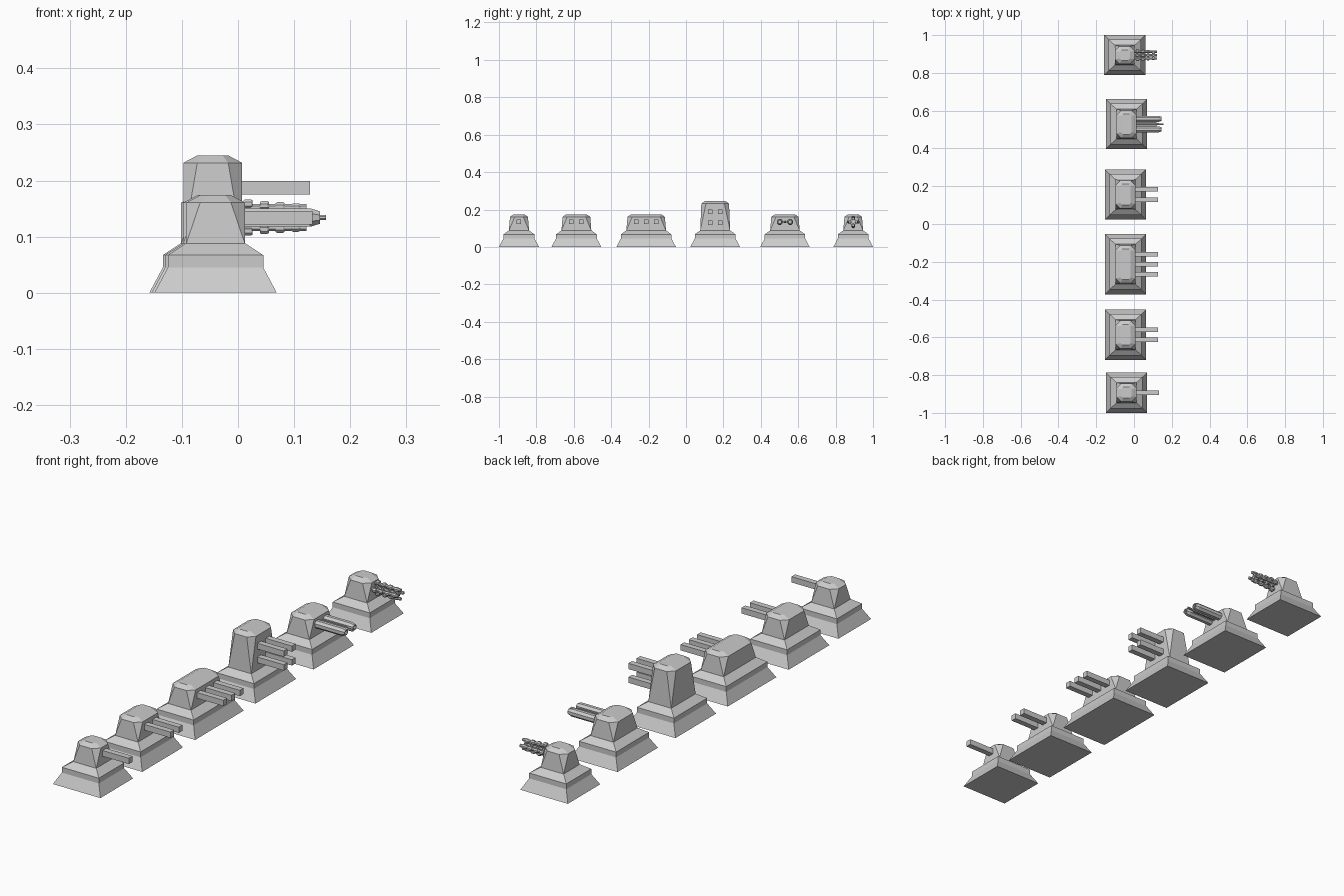
import bpy, bmesh, math
from mathutils import Vector

if "Cube" in bpy.data.objects:
    bpy.data.objects.remove(bpy.data.objects["Cube"])


def finish(name, bm):
    bmesh.ops.recalc_face_normals(bm, faces=bm.faces)
    me = bpy.data.meshes.new(name)
    bm.to_mesh(me)
    bm.free()
    ob = bpy.data.objects.new(name, me)
    bpy.context.collection.objects.link(ob)
    return ob


def loft(name, rings, closed=False):
    """Skin a list of equal-length point rings; cap the ends unless closed."""
    bm = bmesh.new()
    vs = [[bm.verts.new(p) for p in r] for r in rings]
    n = len(vs[0])
    pairs = list(zip(vs, vs[1:])) + ([(vs[-1], vs[0])] if closed else [])
    for a, b in pairs:
        for i in range(n):
            j = (i + 1) % n
            bm.faces.new((a[i], a[j], b[j], b[i]))
    if not closed:
        bm.faces.new(vs[0])
        bm.faces.new(vs[-1])
    return finish(name, bm)


def rect(cx, cy, hx, hy, z):
    return [(cx + sx * hx, cy + sy * hy, z)
            for sx, sy in ((-1, -1), (1, -1), (1, 1), (-1, 1))]


def octagon(cx, cy, hx, hy, c, z):
    pts = []
    for sx, sy in ((-1, -1), (1, -1), (1, 1), (-1, 1)):
        pts += [(cx + sx * hx, cy + sy * (hy - c), z),
                (cx + sx * (hx - c), cy + sy * hy, z)]
    return pts


def turned(name, profile, y, z, sides=8, closed=False):
    """Part turned around an axis along x; profile is (x, radius)."""
    rings = [[(x, y + r * math.cos((k + .5) * math.tau / sides),
               z + r * math.sin((k + .5) * math.tau / sides))
              for k in range(sides)] for x, r in profile]
    return loft(name, rings, closed)


def box(name, x0, x1, y, z, hy, hz):
    s = ((-1, -1), (1, -1), (1, 1), (-1, 1))
    return loft(name, [[(x, y + a * hy, z + b * hz) for a, b in s]
                       for x in (x0, x1)])


def turret(n, cx, cy, hy, top):
    # stepped, flared foundation
    profile = ((0, 0, 0), (.045, .024, .024), (.067, .024, .024), (.088, .056, .053))
    loft(f"base_{n}", [rect(cx, cy, .109 - ix, hy - iy, z) for z, ix, iy in profile])
    # housing: rectangle at the foot, octagon at the shoulder, bevelled roof
    by = hy - .053
    pts = (rect(cx, cy, .0525, by, .087)
           + octagon(cx, cy, .0525, by - .006, .025, top - .0135)
           + octagon(cx, cy, .027, by - .025, .010, top))
    bm = bmesh.new()
    for p in pts:
        bm.verts.new(p)
    bmesh.ops.convex_hull(bm, input=bm.verts)
    bmesh.ops.dissolve_limit(bm, angle_limit=.01, verts=bm.verts, edges=bm.edges)
    finish(f"housing_{n}", bm)


LOW = .134
# number, centre x, centre y, half depth, top, barrel offsets (y, z)
turrets = (
    (1, -.040, -.893, .107, .174, [(0, LOW)]),
    (2, -.045, -.586, .133, .174, [(-.027, LOW), (.027, LOW)]),
    (3, -.045, -.213, .159, .174, [(-.054, LOW), (0, LOW), (.054, LOW)]),
    (4, -.045, .156, .133, .245, [(y, z) for y in (-.027, .027) for z in (.130, .187)]),
    (5, -.040, .529, .132, .174, []),
    (6, -.049, .894, .106, .174, []),
)
for n, cx, cy, hy, top, barrels in turrets:
    turret(n, cx, cy, hy, top)
    for i, (y, z) in enumerate(barrels):
        box(f"barrel_{n}_{i + 1}", cx, cx + .173, cy + y, z, .012, .012)

# turret 5: twin hollow octagonal barrels with a slim centre rod
cy = .529
for i, s in enumerate((-1, 1)):
    turned(f"twin_barrel_{i + 1}",
           [(-.02, .017), (.131, .017), (.146, .012), (.146, .008), (.09, .008), (-.02, .008)],
           cy + s * .028, LOW, closed=True)
box("twin_bridge", -.02, .12, cy, LOW, .016, .003)
turned("twin_centre_rod", [(-.02, .007), (.12, .007), (.135, .0045), (.157, .0045)], cy, LOW)

# turret 6: four thin barrels in a diamond, with collars that shrink forwards
cy = .894
turned("rotary_core", [(-.02, .007), (.112, .007)], cy, LOW)
for k in range(4):
    dy, dz = ((1, 0), (0, 1), (-1, 0), (0, -1))[k]
    turned(f"rotary_barrel_{k + 1}", [(-.02, .0065), (.122, .0065)],
           cy + dy * .018, LOW + dz * .018)
    for j, (x, reach) in enumerate(((.018, .033), (.047, .030), (.075, .028), (.103, .026))):
        r = .009
        d = reach - r
        turned(f"rotary_collar_{k + 1}_{j + 1}",
               [(x - .008, r * .8), (x - .005, r), (x + .005, r), (x + .008, r * .8)],
               cy + dy * d, LOW + dz * d)
# diamond spacer plates tying the rotary barrels together
for j, x in enumerate((.018, .047, .075, .103)):
    turned(f"rotary_spacer_{j + 1}", [(x - .004, .019), (x + .004, .019)], cy, LOW, sides=4)
